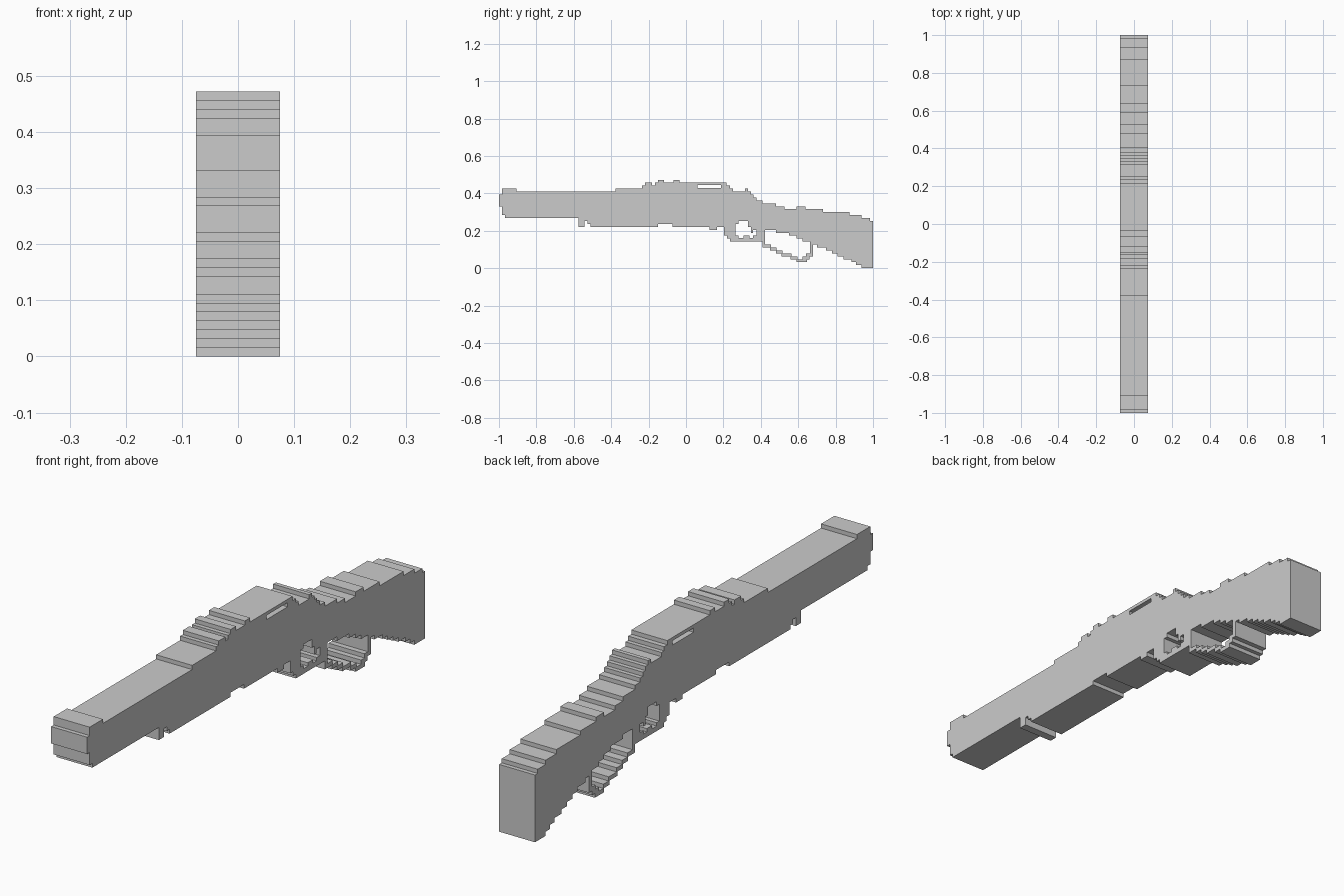
import bpy, bmesh
from mathutils import Vector

if "Cube" in bpy.data.objects:
    bpy.data.objects.remove(bpy.data.objects["Cube"])

C = 2 / 127            # size of one stair step
HALF_WIDTH = 0.0745


def stairs(steps, end):
    """Turn (start, level) steps into the corner points of a staircase."""
    pts = []
    for i, (a, z) in enumerate(steps):
        b = steps[i + 1][0] if i + 1 < len(steps) else end
        pts += [(a, z), (b, z)]
    return pts


def outline(top, bottom, end):
    return stairs(top, end) + stairs(bottom, end)[::-1]


def extruded_plate(name, loops):
    """Fill the loops (first outer, rest holes) and extrude across x."""
    curve = bpy.data.curves.new(name + "_profile", 'CURVE')
    curve.dimensions = '2D'
    curve.fill_mode = 'BOTH'
    curve.extrude = HALF_WIDTH
    for pts in loops:
        sp = curve.splines.new('POLY')
        sp.points.add(len(pts) - 1)
        for p, (a, z) in zip(sp.points, pts):
            p.co = (a * C - 1, z * C, 0, 1)
        sp.use_cyclic_u = True
    tmp = bpy.data.objects.new(name + "_profile", curve)
    bpy.context.collection.objects.link(tmp)
    dg = bpy.context.evaluated_depsgraph_get()
    mesh = bpy.data.meshes.new_from_object(tmp.evaluated_get(dg))
    bpy.data.objects.remove(tmp)
    bm = bmesh.new()
    bm.from_mesh(mesh)
    for v in bm.verts:                      # profile plane -> y/z, depth -> x
        v.co = Vector((v.co.z, v.co.x, v.co.y))
    bmesh.ops.remove_doubles(bm, verts=bm.verts, dist=1e-4)
    bmesh.ops.recalc_face_normals(bm, faces=bm.faces)
    for f in bm.faces:
        f.smooth = False
    bm.to_mesh(mesh)
    bm.free()
    mesh.name = name
    ob = bpy.data.objects.new(name, mesh)
    bpy.context.collection.objects.link(ob)
    return ob


# Upper edge: muzzle, front sight, barrel, receiver, hammer, grip, stock
upper = [(0, 25), (1, 27), (6, 26), (39.5, 27), (48.5, 28), (49.5, 29),
         (52, 28), (53, 29), (54, 30), (56, 29), (59.3, 30), (61.3, 29),
         (77.3, 28), (78.5, 27), (79.5, 26), (83.5, 27), (84.5, 26),
         (85.5, 25), (86.5, 24), (87.5, 23), (89.4, 22), (94, 21),
         (97, 20), (101, 21), (104, 20), (110, 19), (119, 18),
         (123, 17), (126, 16)]

# Lower edge: barrel, band, fore-end, trigger guard, lever, stock
lower = [(0, 21), (1, 18), (2, 17), (27, 14), (29, 16), (30, 15), (31, 14),
         (54, 15), (59, 14), (71.5, 13), (74, 14), (76.4, 11), (77.5, 10),
         (78.5, 9), (89.4, 7), (92, 6), (94, 5), (96, 4), (99, 3), (101, 2),
         (104.5, 3), (105.5, 4), (106.7, 8), (108, 7), (111, 6), (113, 5),
         (115, 4), (117, 3), (119.7, 2), (121.3, 1), (123, 0)]

# Openings
lever_hole = outline(
    [(90.3, 13), (94, 12), (98.5, 11), (101, 10), (103, 9)],
    [(90.3, 8), (92.3, 7), (94.3, 6), (96.3, 5), (99.3, 4), (101.3, 3),
     (103, 4), (104.3, 5)], 105.6)
trigger_hole = outline(
    [(80.3, 15), (81.3, 16), (84.5, 14), (85.5, 12), (86.3, 13)],
    [(80.3, 11), (81.3, 10.2), (83, 11), (85, 10.2), (86.3, 11)], 87.5)
rail_slot = outline([(67.4, 28.2)], [(67.4, 27.2)], 75.4)

extruded_plate("rifle_silhouette",
               [outline(upper, lower, 127), lever_hole, trigger_hole, rail_slot])
